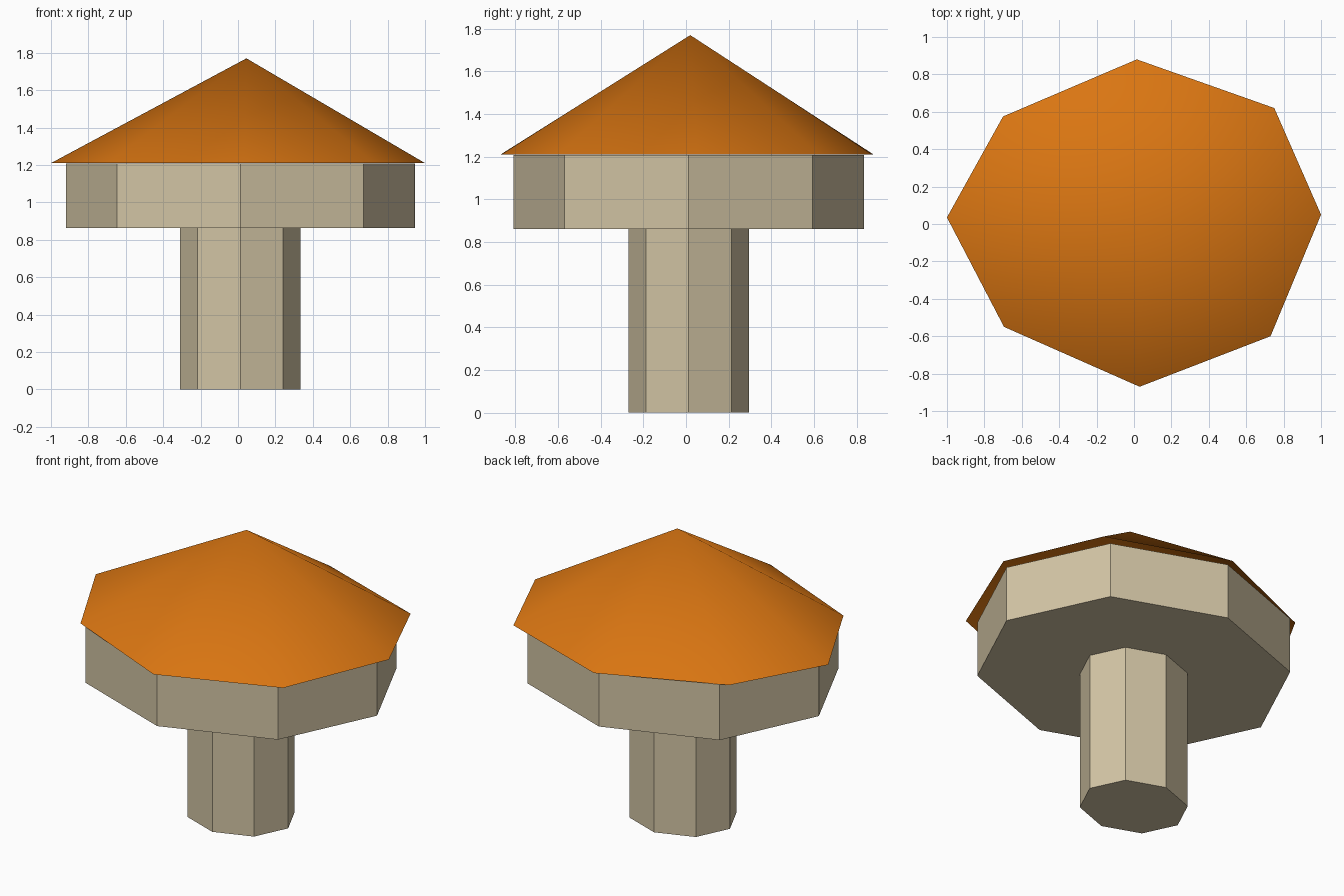
import bpy
import bmesh
import math

cube = bpy.data.objects.get("Cube")
if cube:
    bpy.data.objects.remove(cube, do_unlink=True)

SIDES = 8
CENTRE = 0.0125


def material(name, rgb):
    mat = bpy.data.materials.new(name)
    mat.use_nodes = True
    mat.diffuse_color = (*rgb, 1)
    mat.node_tree.nodes["Principled BSDF"].inputs["Base Color"].default_value = (*rgb, 1)
    return mat


def add_object(name, bm, mat):
    mesh = bpy.data.meshes.new(name)
    bmesh.ops.recalc_face_normals(bm, faces=bm.faces)
    bm.to_mesh(mesh)
    bm.free()
    mesh.materials.append(mat)
    obj = bpy.data.objects.new(name, mesh)
    bpy.context.collection.objects.link(obj)
    return obj


def prism(name, rx, ry, bottom, top, mat):
    """Flat-sided octagonal column with an oval footprint."""
    bm = bmesh.new()
    rings = []
    for z in (bottom, top):
        ring = []
        for i in range(SIDES):
            a = math.tau * i / SIDES
            ring.append(bm.verts.new((CENTRE + rx * math.cos(a),
                                      CENTRE + ry * math.sin(a), z)))
        bm.faces.new(ring)
        rings.append(ring)
    low, high = rings
    for i in range(SIDES):
        j = (i + 1) % SIDES
        bm.faces.new((low[i], low[j], high[j], high[i]))
    return add_object(name, bm, mat)


cream = material("cream plaster", (0.64, 0.55, 0.37))
orange = material("orange roof", (0.70, 0.18, 0.006))

# Narrow column and the wide room on top of it
prism("lower_column", 0.3225, 0.2825, 0, 0.862, cream)
prism("upper_room", 0.9325, 0.8225, 0.862, 1.207, cream)

# Slightly irregular pointed roof, open underneath
eaves = [(1, .05), (.75, .62), (.015, .88), (-.70, .575),
         (-1, .035), (-.695, -.55), (.03, -.87), (.73, -.60)]
bm = bmesh.new()
rim = [bm.verts.new((x, y, 1.21)) for x, y in eaves]
apex = bm.verts.new((0.045, 0.02, 1.77))
for i in range(SIDES):
    bm.faces.new((rim[i], rim[(i + 1) % SIDES], apex))
roof = add_object("roof", bm, orange)
for poly in roof.data.polygons:
    poly.use_smooth = True
